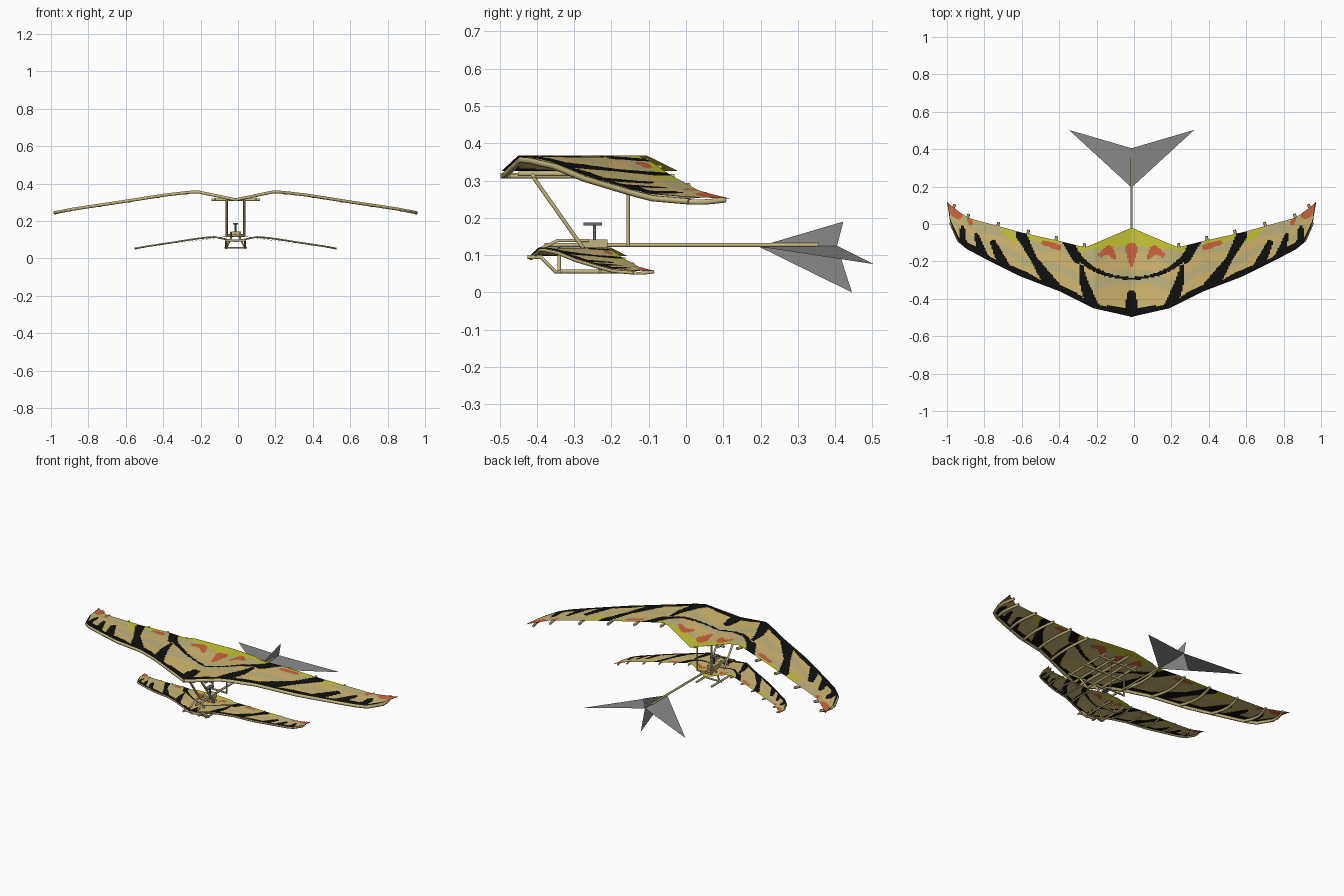
import bpy, bmesh, math
from mathutils import Vector

if "Cube" in bpy.data.objects:
    bpy.data.objects.remove(bpy.data.objects["Cube"])

CX = -0.013  # centre plane of the glider


def mat(name, r, g, b):
    m = bpy.data.materials.new(name)
    m.diffuse_color = (r, g, b, 1)
    m.use_nodes = True
    m.node_tree.nodes["Principled BSDF"].inputs["Base Color"].default_value = m.diffuse_color
    return m


TAN = mat("tan cloth", 0.65, 0.48, 0.165)
PALE = mat("pale cloth", 0.53, 0.47, 0.21)
BLACK = mat("black stripe", 0.005, 0.005, 0.004)
YELLOW = mat("yellow trim", 0.58, 0.57, 0.035)
ORANGE = mat("orange spot", 0.61, 0.13, 0.045)
WOOD = mat("wooden frame", 0.55, 0.47, 0.21)
GREY = mat("grey fin", 0.25, 0.25, 0.25)
DARK = mat("dark grey metal", 0.14, 0.14, 0.15)
CLOTH = [TAN, PALE, BLACK, YELLOW, ORANGE]


def add(name, mesh, *mats):
    for m in mats:
        mesh.materials.append(m)
    ob = bpy.data.objects.new(name, mesh)
    ob.location.x = CX
    bpy.context.collection.objects.link(ob)
    return ob


def tube(name, pts, r, m=WOOD):
    cu = bpy.data.curves.new(name, 'CURVE')
    cu.dimensions = '3D'
    cu.bevel_depth, cu.bevel_resolution, cu.use_fill_caps = r, 1, True
    sp = cu.splines.new('POLY')
    sp.points.add(len(pts) - 1)
    for p, c in zip(sp.points, pts):
        p.co = (*c, 1)
    tmp = bpy.data.objects.new("tmp", cu)
    bpy.context.collection.objects.link(tmp)
    dg = bpy.context.evaluated_depsgraph_get()
    me = bpy.data.meshes.new_from_object(tmp.evaluated_get(dg))
    bpy.data.objects.remove(tmp)
    me.materials.clear()
    return add(name, me, m)


def both(name, pts, r):
    for s, side in ((-1, "left"), (1, "right")):
        tube(f"{side}_{name}", [(s * x, y, z) for x, y, z in pts], r)


def box(name, c, size, m):
    bm = bmesh.new()
    bmesh.ops.create_cube(bm, size=1)
    for v in bm.verts:
        v.co = Vector([a * b + d for a, b, d in zip(v.co, size, c)])
    me = bpy.data.meshes.new(name)
    bm.to_mesh(me)
    add(name, me, m)


# Wing planform: span x, leading y, trailing y, height
ST = [(0, -.495, -.02, .325), (.2, -.45, -.105, .367), (.25, -.425, -.125, .365),
      (.38, -.36, -.092, .35), (.59, -.28, -.045, .317), (.79, -.18, .01, .287),
      (.875, -.135, .033, .274), (.925, -.095, .068, .264), (.967, 0, .1, .256),
      (.987, .118, .12, .252)]


def station(x):
    for a, b in zip(ST, ST[1:]):
        if x <= b[0]:
            t = (x - a[0]) / (b[0] - a[0])
            return [p + (q - p) * t for p, q in zip(a[1:], b[1:])]
    return ST[-1][1:]


# Painted strokes on one half: x0, y0, radius0, x1, y1, radius1
BLACKS = [(0, -.49, .038, 0, -.38, .026), (.21, -.44, .035, .26, -.3, .022),
          (.26, -.3, .022, .27, -.23, .012), (.42, -.34, .04, .52, -.19, .018),
          (.52, -.19, .018, .59, -.06, .028), (.68, -.23, .03, .74, -.1, .016),
          (.79, -.18, .026, .83, -.06, .012), (.9, -.12, .02, .905, -.02, .012),
          (.35, -.08, .028, .29, -.19, .022)]
ORANGES = [(0, -.22, .01, 0, -.135, .034), (.095, -.175, .014, .12, -.135, .022),
           (.12, -.135, .022, .165, -.165, .014), (.39, -.125, .015, .47, -.1, .013),
           (.86, .005, .012, .87, .03, .012), (.93, .05, .025, .975, .1, .03)]
YELLOWS = [(.27, -.13, .02, .33, -.1, .02), (.42, -.09, .03, .55, -.06, .018),
           (.62, -.08, .02, .68, -.03, .02)]


def hit(strokes, x, y):
    for x0, y0, r0, x1, y1, r1 in strokes:
        dx, dy = x1 - x0, y1 - y0
        t = max(0, min(1, ((x - x0) * dx + (y - y0) * dy) / (dx * dx + dy * dy)))
        if math.hypot(x - x0 - t * dx, y - y0 - t * dy) < r0 + (r1 - r0) * t:
            return True
    return False


def paint(x, y):
    lead, trail, _ = station(x)
    if y - lead < .028 + .008 * math.sin(24 * x) or hit(BLACKS, x, y):
        return 2
    arc = math.hypot(x / .325, (y + .06) / .23)
    if abs(arc - 1) < .025 + .1 * x and y < -.1:
        return 2
    if hit(ORANGES, x, y):
        return 4
    if hit(YELLOWS, x, y) or (x < .27 and y > -.115 - .1 * x):
        return 3
    v = (y - lead) / max(trail - lead, .001)
    wave = .05 * math.sin(21 * x)
    return 1 if .32 + wave < v < .5 + wave or (.72 + wave < v < .95) else 0


NX, NY = 120, 48


def wing(name, k, dy, dz):
    tf = lambda x, y, z: (k * x, k * y + dy, k * z + dz)
    bm = bmesh.new()
    rows = []
    for i in range(-NX, NX + 1):
        x = abs(i) / NX * .987
        l, t, z = station(x)
        rows.append([bm.verts.new(tf(math.copysign(x, i), l + (t - l) * j / NY, z))
                     for j in range(NY + 1)])
    for a, b in zip(rows, rows[1:]):
        for j in range(NY):
            f = bm.faces.new((a[j], b[j], b[j + 1], a[j + 1]))
            c = f.calc_center_median()
            f.material_index = paint(abs(c.x) / k, (c.y - dy) / k)
    me = bpy.data.meshes.new(name)
    bm.to_mesh(me)
    add(name + "_sail", me, *CLOTH)
    # leading edge spar and chordwise ribs below the cloth
    both(name + "_spar", [tf(x, l + .008, z - .012) for x, l, t, z in ST[:9]], .009 * k)
    for n, x in enumerate((.25, .4, .55, .71, .87, .945)):
        l, t, z = station(x)
        pts = []
        for j in range(7):
            u = j / 6
            pts.append(tf(x + .02 * math.sin(math.pi * u), l + .01 + (t + .012 - l) * u,
                          z - .012 - .006 * math.sin(math.pi * u)))
        both(f"{name}_rib_{n}", pts, .008 * k)


wing("upper_wing", 1, 0, 0)
wing("lower_wing", .555, -.145, -.083)

# Frame under the upper wing
both("inner_rail", [(.047, -.47, .312), (.047, -.12, .312)], .007)
both("outer_rail", [(.11, -.45, .318), (.11, -.12, .318)], .007)
tube("keel_rail", [(0, -.497, .313), (0, -.06, .313)], .008)
for n, y in enumerate((-.41, -.28, -.155)):
    tube(f"cross_bar_{n}", [(-.13, y, .313), (.13, y, .313)], .007)

# Struts between the wings
both("front_strut", [(.047, -.41, .31), (.047, -.275, .118)], .006)
both("rear_post", [(.047, -.155, .31), (.047, -.155, .127)], .005)
tube("rear_post_bar", [(-.05, -.155, .127), (.05, -.155, .127)], .005)

# Cradle: skids, upper loops and cross pieces
both("skid", [(.05, -.425, .095), (.05, -.39, .095), (.05, -.35, .056), (.05, -.15, .056)], .006)
both("hand_loop", [(.025, -.4, .112), (.025, -.345, .139), (.025, -.26, .139)], .005)
for n, y in enumerate((-.34, -.23)):
    both(f"skid_leg_{n}", [(.05, y, .054), (.018, y, .12)], .005)
    tube(f"skid_bar_{n}", [(-.06, y, .056), (.06, y, .056)], .005)
tube("front_bar", [(-.055, -.41, .095), (.055, -.41, .095)], .006)
tube("strut_bar", [(-.052, -.277, .12), (.052, -.277, .12)], .006)
box("seat_block", (0, -.245, .129), (.04, .07, .027), WOOD)

# Control handle
tube("handle_stem", [(0, -.245, .14), (0, -.245, .182)], .005, DARK)
box("handle_grip", (0, -.25, .184), (.025, .05, .008), DARK)

# Tail boom and dart fins
tube("tail_boom", [(0, -.38, .127), (0, .355, .127)], .006)
nose, back = (0, .195, .123), (0, .405, .125)
FINS = {"left_fin": (-.335, .503, .076), "right_fin": (.335, .503, .076),
        "top_fin": (0, .422, .19), "bottom_fin": (0, .445, 0)}
for name, tip in FINS.items():
    me = bpy.data.meshes.new(name)
    me.from_pydata([nose, tip, back], [], [(0, 1, 2) if name != "left_fin" else (0, 2, 1)])
    add(name, me, GREY)
